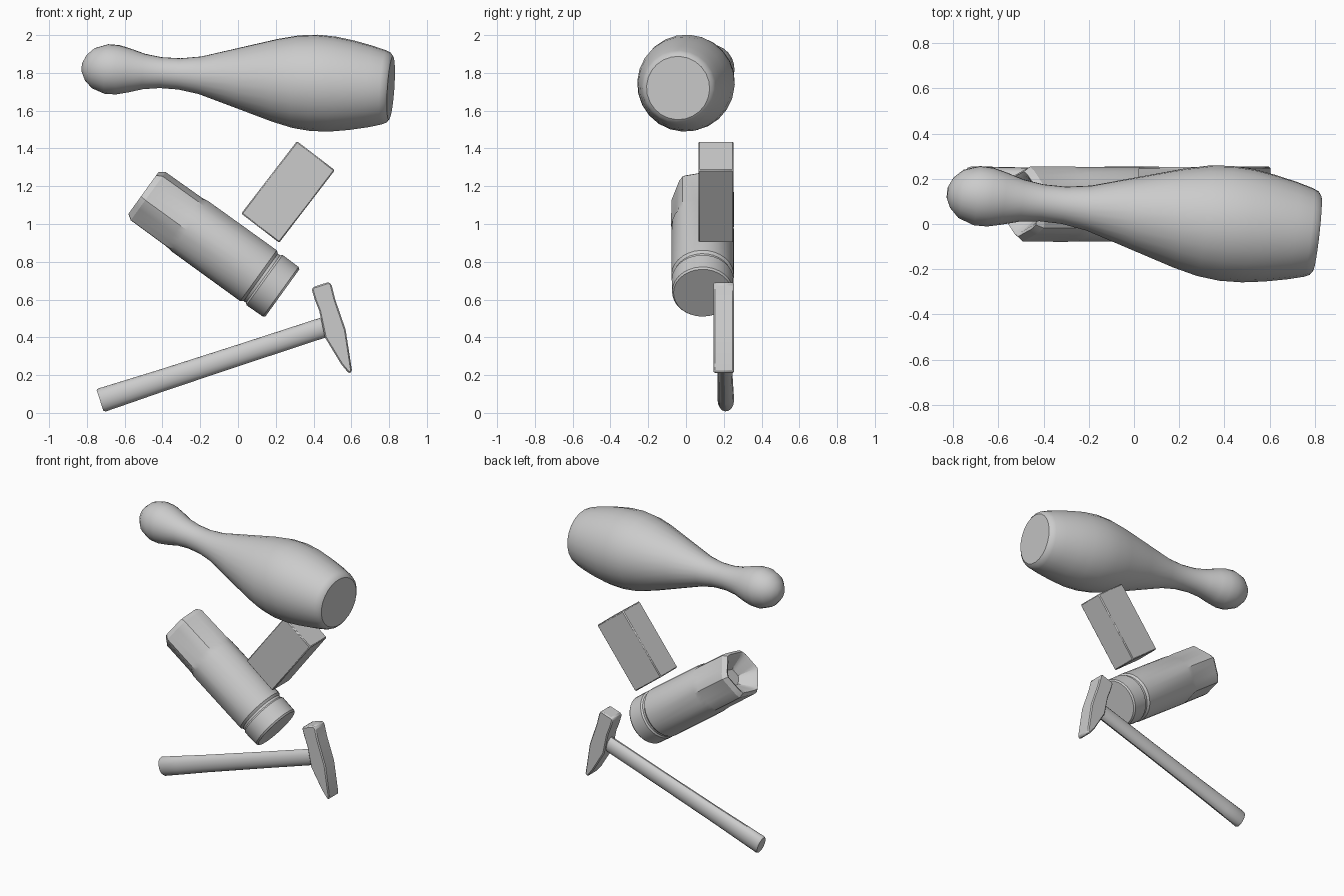
import bpy, bmesh
from math import sin, cos, pi, radians
from mathutils import Vector

if "Cube" in bpy.data.objects:
    bpy.data.objects.remove(bpy.data.objects["Cube"])


def finish(name, bm, angle=32):
    bmesh.ops.recalc_face_normals(bm, faces=bm.faces)
    me = bpy.data.meshes.new(name)
    bm.to_mesh(me)
    bm.free()
    ob = bpy.data.objects.new(name, me)
    bpy.context.collection.objects.link(ob)
    me.shade_smooth()
    me.set_sharp_from_angle(angle=radians(angle))
    return ob


def bevel(ob, width):
    m = ob.modifiers.new("edge_bevel", 'BEVEL')
    m.width = width
    m.segments = 1


def hexagon(radius, phase=18):
    """Radius of a hexagon at a given angle, one flat centred on phase degrees."""
    def f(a):
        d = (a - radians(phase) + pi / 6) % (pi / 3) - pi / 6
        return radius * cos(pi / 6) / cos(d)
    return f


def loft(name, start, end, rings, sides=24, depth_scale=1.0, angle=32):
    """Rings of (distance, radius or radius function) along an axis, capped."""
    start, end = Vector(start), Vector(end)
    d = (end - start).normalized()
    up = d.cross(Vector((0, 1, 0))).normalized()
    if up.z < 0:
        up = -up
    front = d.cross(up).normalized()
    if front.y > 0:
        front = -front
    bm = bmesh.new()
    loops = []
    for s, r in rings:
        loop = []
        for i in range(sides):
            a = 2 * pi * i / sides + radians(3)
            rr = r(a) if callable(r) else r
            loop.append(bm.verts.new(start + d * s + front * (rr * depth_scale * cos(a)) + up * (rr * sin(a))))
        loops.append(loop)
    for p, q in zip(loops, loops[1:]):
        for i in range(sides):
            j = (i + 1) % sides
            bm.faces.new((p[i], p[j], q[j], q[i]))
    bm.faces.new(loops[0])
    bm.faces.new(loops[-1])
    return finish(name, bm, angle)


# Club lying at the top
loft("bowling_pin", (-0.825, 0.14, 1.829), (0.81, -0.042, 1.72), [
    (0, 0.025), (0.02, 0.068), (0.06, 0.107), (0.13, 0.132), (0.19, 0.131),
    (0.25, 0.117), (0.33, 0.094), (0.42, 0.082), (0.52, 0.083), (0.63, 0.1),
    (0.83, 0.16), (1.03, 0.22), (1.14, 0.246), (1.24, 0.256), (1.34, 0.252),
    (1.44, 0.237), (1.54, 0.216), (1.61, 0.197), (1.635, 0.186), (1.648, 0.168)])

# Cylinder with hexagonal open mouth and a groove near the lower end
loft("hex_ended_cylinder", (-0.50, 0.088, 1.165), (0.235, 0.088, 0.635), [
    (0.10, hexagon(0.06)), (0.012, hexagon(0.13)), (0, hexagon(0.15)),
    (0.03, hexagon(0.172)), (0.26, hexagon(0.174)), (0.30, 0.165),
    (0.75, 0.166), (0.765, 0.155), (0.78, 0.155), (0.79, 0.164),
    (0.895, 0.162), (0.906, 0.154)], sides=30, angle=25)

# Rectangular block
bm = bmesh.new()
bmesh.ops.create_cube(bm, size=1)
bmesh.ops.scale(bm, vec=(0.253, 0.186, 0.484), verts=bm.verts)
block = finish("block", bm)
block.location = (0.265, 0.159, 1.17)
block.rotation_euler.y = 0.655
bevel(block, 0.006)

# Hammer handle, oval in section
loft("hammer_handle", (-0.73, 0.211, 0.065), (0.47, 0.2, 0.458), [
    (0, 0.058), (0.012, 0.064), (0.14, 0.062), (0.35, 0.058),
    (0.8, 0.055), (1.26, 0.054)], sides=16, depth_scale=0.69)

# Hammer head: side outline extruded in depth
outline = [(0.39, 0.655), (0.40, 0.667), (0.48, 0.693), (0.495, 0.68),
           (0.515, 0.60), (0.57, 0.44), (0.604, 0.22), (0.587, 0.208),
           (0.545, 0.26), (0.46, 0.40), (0.43, 0.54), (0.408, 0.595)]
bm = bmesh.new()
face = bm.faces.new([bm.verts.new((x, 0.146, z)) for x, z in outline])
ext = bmesh.ops.extrude_face_region(bm, geom=[face])
bmesh.ops.translate(bm, vec=(0, 0.108, 0),
                    verts=[v for v in ext["geom"] if isinstance(v, bmesh.types.BMVert)])
if not face.is_valid or len(bm.faces) < len(outline) + 2:
    bm.faces.new([v for v in bm.verts if v.co.y < 0.2])
bevel(finish("hammer_head", bm), 0.007)
